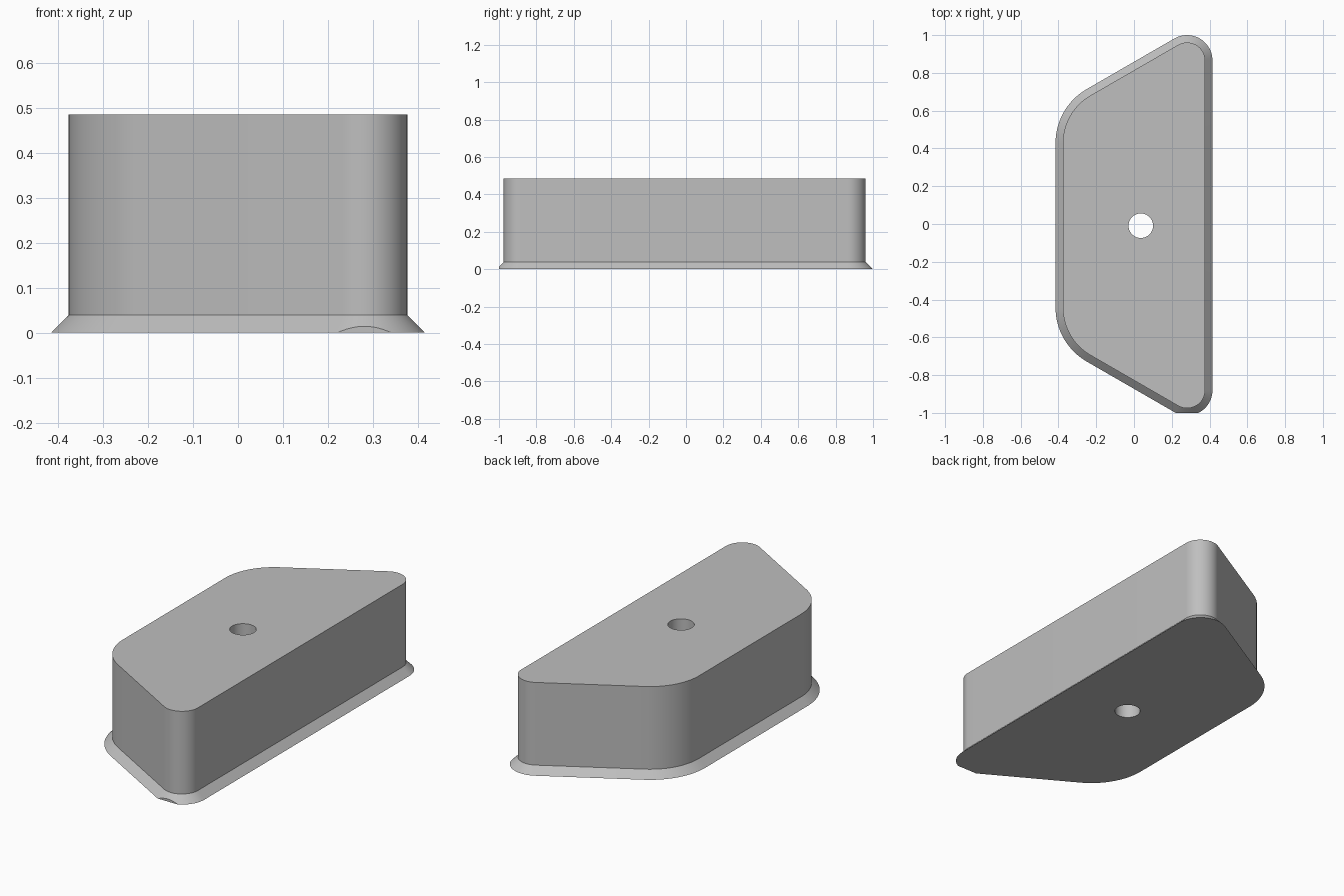
import bpy, bmesh
from math import cos, sin, radians
from mathutils import Vector

cube = bpy.data.objects.get("Cube")
if cube:
    bpy.data.objects.remove(cube, do_unlink=True)

HEIGHT, FLANGE, Y_MID = 0.485, 0.039, -0.007
TIP = (0.281, 0.8725, 0.0955)      # small corner: centre x, y, radius
SHOULDER = (-0.085, 0.435, 0.2915)  # large corner: centre x, y, radius

grey = bpy.data.materials.new("plain grey")
grey.use_nodes = True
colour = (0.52, 0.52, 0.52, 1)
grey.diffuse_color = colour
grey.node_tree.nodes["Principled BSDF"].inputs["Base Color"].default_value = colour


def arc(corner, start, end, grow, steps=20):
    cx, cy, r = corner
    angles = [radians(start + (end - start) * i / steps) for i in range(steps + 1)]
    return [(cx + (r + grow) * cos(a), cy + (r + grow) * sin(a)) for a in angles]


def outline(grow):
    """Rounded trapezium, mirrored front to back, offset outward by grow."""
    half = arc(TIP, 0, 120, grow) + arc(SHOULDER, 120, 180, grow)
    return half + [(x, -y) for x, y in reversed(half)]


# Block with sloping flange, lofted through three outlines
bm = bmesh.new()
rings = [[bm.verts.new((x, y + Y_MID, z)) for x, y in outline(grow)]
         for z, grow in ((0, FLANGE), (FLANGE, 0), (HEIGHT, 0))]
for low, high in zip(rings, rings[1:]):
    for i in range(len(low)):
        j = (i + 1) % len(low)
        bm.faces.new((low[i], low[j], high[j], high[i]))
bm.faces.new(rings[-1])
bm.faces.new(rings[0][::-1])

# Front tip of the flange trimmed flat
cut = bmesh.ops.bisect_plane(bm, geom=bm.verts[:] + bm.edges[:] + bm.faces[:],
                             plane_co=Vector((0, -1, 0)), plane_no=Vector((0, -1, 0)),
                             clear_outer=True)
edges = [e for e in cut["geom_cut"] if isinstance(e, bmesh.types.BMEdge)]
bmesh.ops.holes_fill(bm, edges=edges)
bmesh.ops.recalc_face_normals(bm, faces=bm.faces[:])
mesh = bpy.data.meshes.new("flanged_block")
bm.to_mesh(mesh)
bm.free()
mesh.materials.append(grey)
block = bpy.data.objects.new("flanged_block", mesh)
bpy.context.collection.objects.link(block)

# Round hole through the middle
bpy.ops.mesh.primitive_cylinder_add(vertices=48, radius=0.065, depth=1,
                                    location=(0.036, -0.009, HEIGHT / 2))
cutter = bpy.context.object
cutter.name = "hole_cutter"
cutter.hide_render = True
cutter.data.materials.append(grey)
hole = block.modifiers.new("hole", 'BOOLEAN')
hole.operation, hole.solver, hole.object = 'DIFFERENCE', 'EXACT', cutter

bpy.ops.object.select_all(action='DESELECT')
block.select_set(True)
bpy.context.view_layer.objects.active = block
bpy.ops.object.modifier_apply(modifier="hole")
bpy.data.objects.remove(cutter, do_unlink=True)
bpy.ops.object.shade_smooth_by_angle(angle=radians(30))
